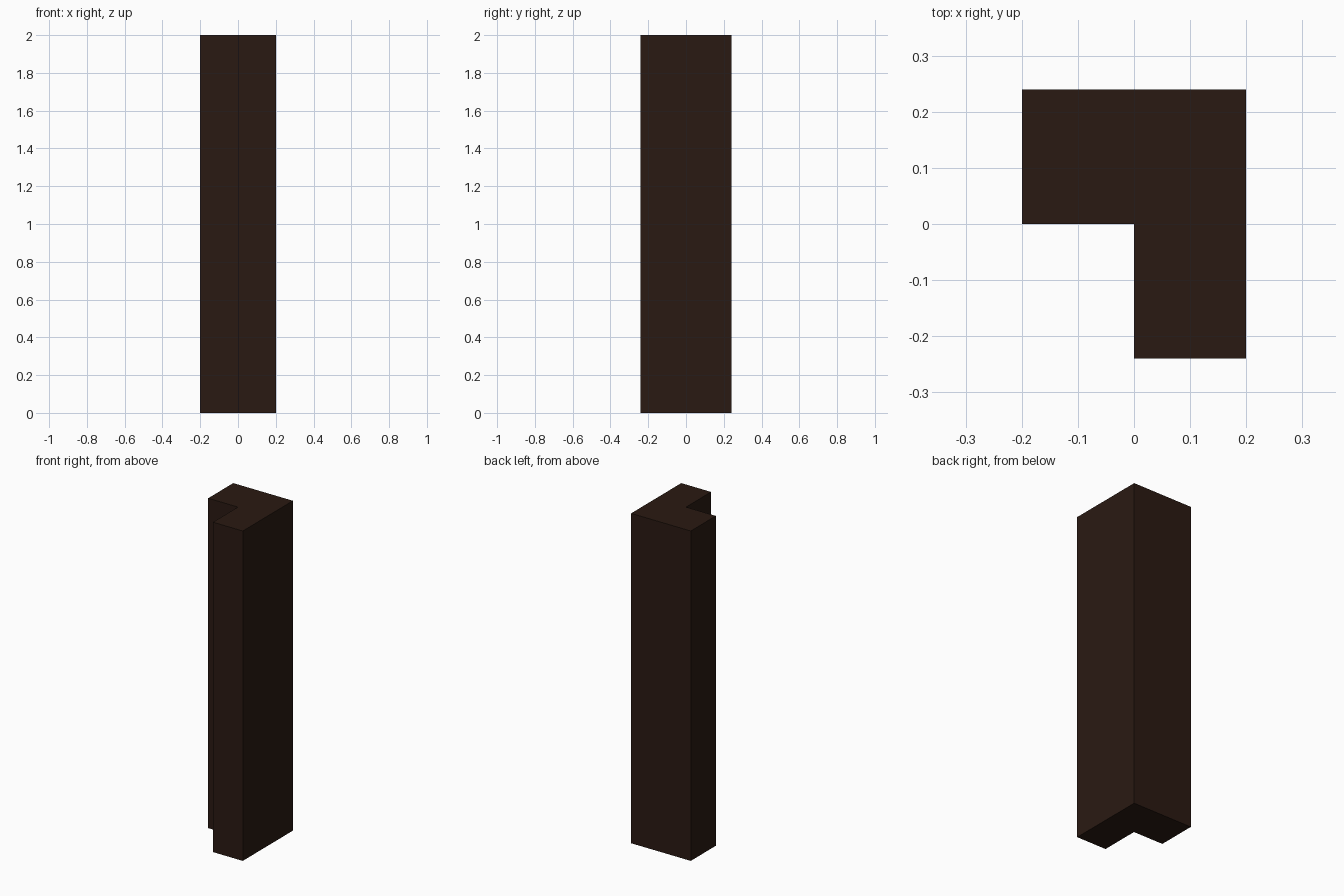
import bpy
import bmesh

if "Cube" in bpy.data.objects:
    bpy.data.objects.remove(bpy.data.objects["Cube"])

HEIGHT = 2.0
# L-shaped cross-section, counter-clockwise seen from above
PROFILE = [(-0.2, 0.0), (0.0, 0.0), (0.0, -0.24),
           (0.2, -0.24), (0.2, 0.24), (-0.2, 0.24)]

# Corner post: extrude the profile upwards
bm = bmesh.new()
base = bm.faces.new([bm.verts.new((x, y, 0.0)) for x, y in PROFILE])
top = bmesh.ops.extrude_face_region(bm, geom=[base], use_keep_orig=True)["geom"]
bmesh.ops.translate(bm, vec=(0, 0, HEIGHT),
                    verts=[v for v in top if isinstance(v, bmesh.types.BMVert)])
bmesh.ops.recalc_face_normals(bm, faces=bm.faces)

mesh = bpy.data.meshes.new("corner_post")
bm.to_mesh(mesh)
bm.free()
post = bpy.data.objects.new("corner_post", mesh)
bpy.context.collection.objects.link(post)

# Dark wood colour
wood = bpy.data.materials.new("dark_wood")
wood.diffuse_color = (0.023, 0.010, 0.006, 1.0)
wood.use_nodes = True
wood.node_tree.nodes["Principled BSDF"].inputs["Base Color"].default_value = wood.diffuse_color
mesh.materials.append(wood)
